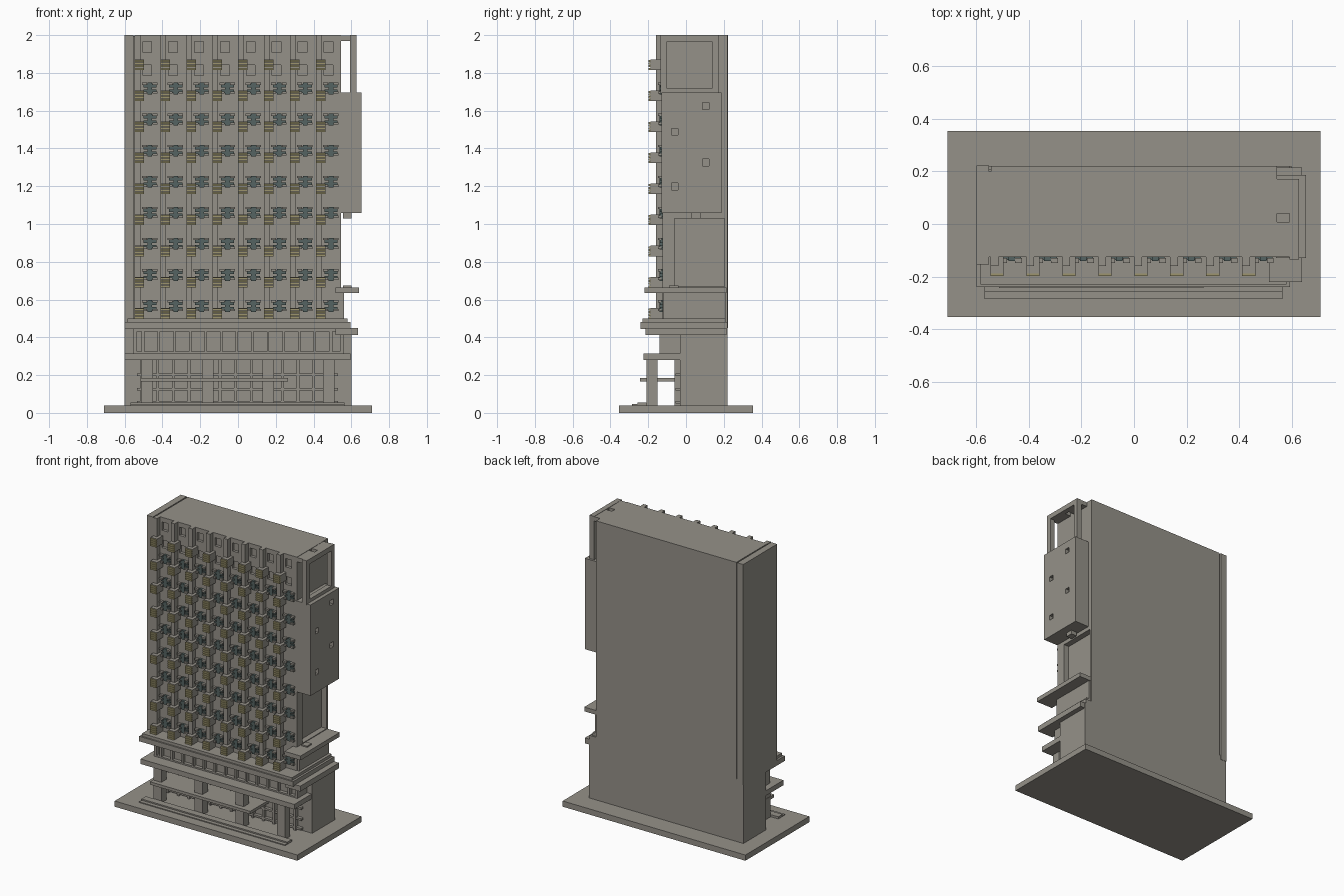
import bpy, bmesh


def material(name, rgb):
    m = bpy.data.materials.new(name)
    m.diffuse_color = (*rgb, 1)
    return m


CONCRETE = material("concrete", (0.30, 0.285, 0.25))
OCHRE = material("ochre slats", (0.34, 0.30, 0.155))
TEAL = material("dark teal", (0.09, 0.127, 0.122))


def boxes(name, spans, mat=CONCRETE):
    """One object made of boxes, each (x0, x1, y0, y1, z0, z1)."""
    bm = bmesh.new()
    for x0, x1, y0, y1, z0, z1 in spans:
        v = [bm.verts.new((x, y, z)) for z in (z0, z1)
             for x, y in ((x0, y0), (x1, y0), (x1, y1), (x0, y1))]
        for f in ((3, 2, 1, 0), (4, 5, 6, 7), (0, 1, 5, 4),
                  (1, 2, 6, 5), (2, 3, 7, 6), (3, 0, 4, 7)):
            bm.faces.new([v[i] for i in f])
    me = bpy.data.meshes.new(name)
    bm.to_mesh(me)
    bm.free()
    me.materials.append(mat)
    ob = bpy.data.objects.new(name, me)
    bpy.context.collection.objects.link(ob)
    return ob


def cut(ob, name, spans):
    """Recesses cut into an object."""
    cutter = boxes(name, spans)
    cutter.hide_render = True
    cutter.display_type = 'WIRE'
    mod = ob.modifiers.new("recesses", 'BOOLEAN')
    mod.operation = 'DIFFERENCE'
    mod.solver = 'EXACT'
    mod.object = cutter


# facade grid: left edge of each bay, bottom of each storey
BAYS = [-0.547 + 0.137 * i for i in range(8)]
ROWS = [0.50 + 0.1645 * j for j in range(9)]

# ground slab and front steps
boxes("ground_slab", [(-0.71, 0.71, -0.355, 0.355, 0, 0.04)])
boxes("front_steps", [(-0.57, 0.565, -0.285, -0.258, 0.04, 0.046),
                      (-0.57, 0.565, -0.258, -0.21, 0.04, 0.055)])

# tower with small upper windows and a recess in the right wall
tower = boxes("tower", [(-0.545, 0.545, -0.125, 0.22, 0.48, 2.0)])
cut(tower, "tower_cutter",
    [(x + 0.043, x + 0.09, -0.2, -0.105, z0, z1)
     for x in BAYS for z0, z1 in ((1.909, 1.967), (1.787, 1.842))]
    + [(0.505, 0.7, -0.06, 0.205, 0.67, 1.03)])
boxes("left_fin", [(-0.60, -0.553, -0.155, 0.222, 0.45, 2.0),
                   (-0.56, -0.54, -0.125, 0.2, 0.45, 1.995)])
boxes("pilasters", [(x, x + 0.03, -0.16, -0.12, 0.5, 2.0) for x in BAYS])

# balcony boxes with slatted fronts
boxes("balcony_boxes", [(x, x + 0.05, -0.188, -0.12, z, z + 0.056)
                        for x in BAYS for z in ROWS])
boxes("balcony_slats", [(x, x + 0.05, -0.198, -0.187, z + 0.014 * k, z + 0.014 * k + 0.011)
                        for x in BAYS for z in ROWS for k in range(4)], OCHRE)

# dark window clusters with light shutters
cells = [(x + 0.038, z + 0.035) for x in BAYS for z in ROWS[:-1]]
boxes("cluster_panes", [s for x, z in cells for s in
                        ((x + 0.008, x + 0.078, -0.137, -0.12, z + 0.008, z + 0.026),
                         (x + 0.008, x + 0.078, -0.137, -0.12, z + 0.036, z + 0.054),
                         (x + 0.03, x + 0.055, -0.14, -0.12, z, z + 0.062))], TEAL)
boxes("cluster_shutters", [(x + dx, x + dx + 0.026, -0.148, -0.13, z + dz, z + dz + 0.012)
                           for x, z in cells for dx in (0, 0.056)
                           for dz in (0.004, 0.05)])

# cornice and ledges
boxes("cornice", [(-0.60, 0.595, -0.24, 0.22, 0.445, 0.48),
                  (-0.585, 0.58, -0.23, 0.21, 0.48, 0.50)])
boxes("right_ledges", [(0.515, 0.64, -0.22, 0.215, 0.635, 0.665),
                       (0.515, 0.635, -0.215, 0.215, 0.412, 0.45),
                       (0.555, 0.60, -0.09, -0.04, 0.665, 0.674),
                       (0.50, 0.56, -0.12, 0.21, 0.50, 0.635)])
boxes("band", [(-0.60, 0.595, -0.225, -0.03, 0.28, 0.315)])

# lower mass with a colonnade of recessed windows
boxes("lower_block", [(-0.60, 0.60, -0.033, 0.22, 0.04, 0.45)])
gallery = boxes("gallery", [(-0.555, 0.56, -0.14, -0.03, 0.315, 0.447)])
cut(gallery, "gallery_cutter",
    [(-0.495 + 0.0825 * i, -0.425 + 0.0825 * i, -0.2, -0.115, 0.325, 0.432)
     for i in range(12)] + [(-0.535, -0.51, -0.2, -0.115, 0.325, 0.432),
                            (0.5, 0.54, -0.2, -0.115, 0.325, 0.432)])

# ground floor columns, canopy and mullions
boxes("columns", [(x - 0.031, x + 0.031, -0.21, -0.15, 0.04, 0.28)
                  for x in (-0.48, -0.16, 0.16, 0.48)])
boxes("canopy", [(-0.515, 0.265, -0.243, -0.033, 0.165, 0.185)])
boxes("mullions", [(-0.515 + 0.0825 * i, -0.50 + 0.0825 * i, -0.06, -0.03, 0.04, 0.28)
                   for i in range(13)]
      + [(-0.535, 0.53, -0.056, -0.03, z, z + 0.014) for z in (0.05, 0.118, 0.195)])

# hanging box on the right wall, with square holes
hanging = boxes("hanging_box", [(0.54, 0.655, -0.13, 0.187, 1.057, 1.695)])
cut(hanging, "hole_cutter",
    [(0.63, 0.7, y - 0.017, y + 0.017, z - 0.018, z + 0.018)
     for y, z in ((0.105, 1.625), (-0.06, 1.488), (0.105, 1.325), (-0.06, 1.198))])
boxes("hanging_foot", [(0.555, 0.60, 0.03, 0.08, 1.03, 1.06)])

# open frame above the hanging box, tied back to the tower
boxes("roof_frame", [(0.593, 0.628, -0.135, -0.10, 1.69, 2.0),
                     (0.593, 0.628, 0.138, 0.172, 1.69, 2.0),
                     (0.593, 0.628, -0.10, 0.138, 1.965, 2.0),
                     (0.593, 0.628, -0.10, 0.138, 1.69, 1.718)])
boxes("frame_ties", [(0.54, 0.593, 0.04, 0.172, 1.968, 1.998),
                     (0.54, 0.593, -0.125, 0.007, 1.968, 1.998)])
